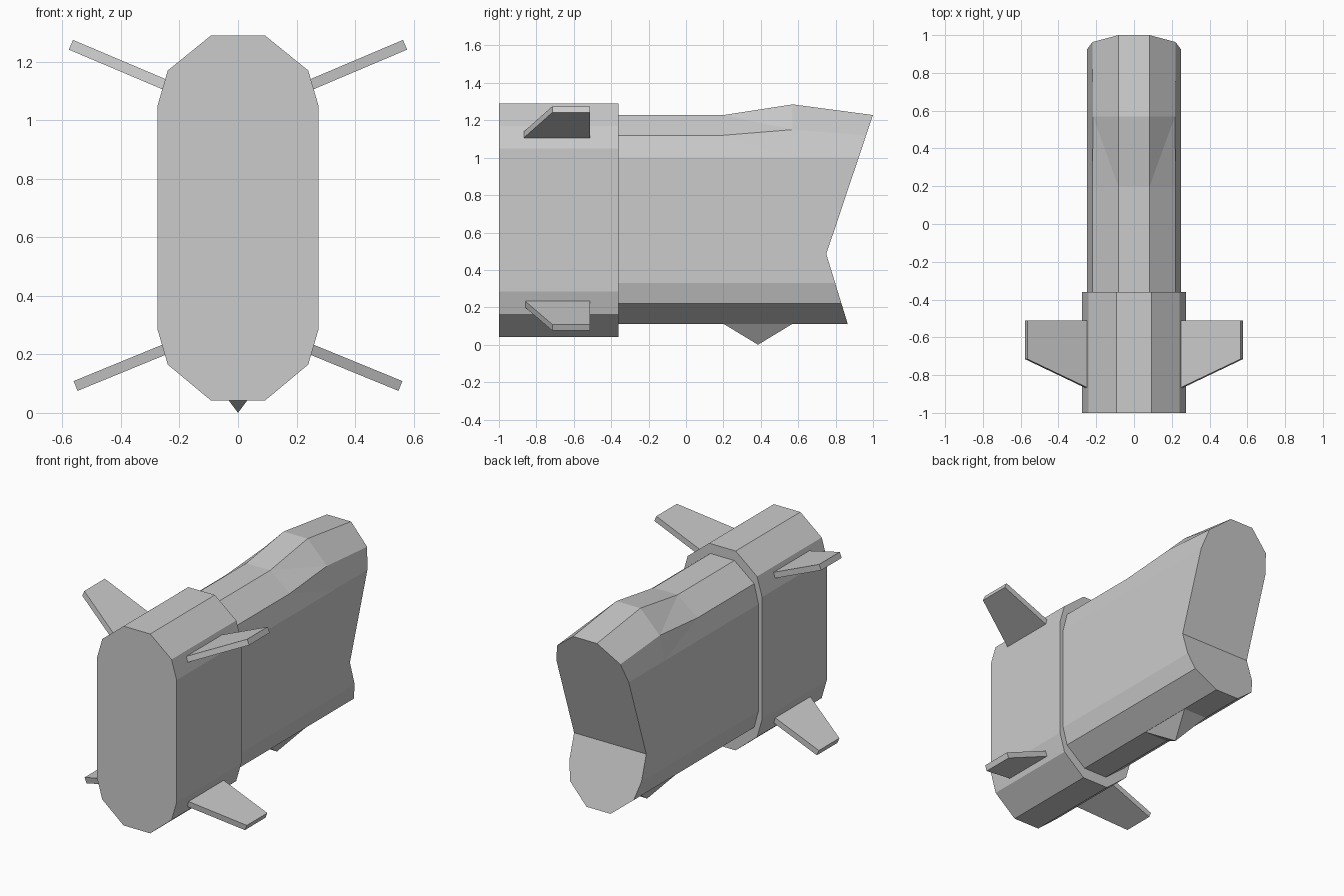
import bpy, bmesh
from mathutils import Vector

if "Cube" in bpy.data.objects:
    bpy.data.objects.remove(bpy.data.objects["Cube"])


def make_object(name, verts, faces):
    bm = bmesh.new()
    vs = [bm.verts.new(v) for v in verts]
    for f in faces:
        bm.faces.new([vs[i] for i in f])
    bmesh.ops.recalc_face_normals(bm, faces=bm.faces)
    mesh = bpy.data.meshes.new(name)
    bm.to_mesh(mesh)
    bm.free()
    obj = bpy.data.objects.new(name, mesh)
    bpy.context.collection.objects.link(obj)
    return obj


def ring(half):
    """Close a right-hand half profile (top to bottom) into a full loop."""
    return half + [(-x, z) for x, z in reversed(half)]


def side_faces(n, loops):
    return [(k * n + i, k * n + (i + 1) % n, (k + 1) * n + (i + 1) % n, (k + 1) * n + i)
            for k in range(loops - 1) for i in range(n)]


# Thick front collar
collar = ring([(.092, 1.29), (.24, 1.17), (.275, 1.05),
               (.275, .285), (.24, .165), (.092, .042)])
n = len(collar)
make_object("front_collar",
            [(x, y, z) for y in (-1, -.36) for x, z in collar],
            side_faces(n, 2) + [tuple(range(n)), tuple(range(n, 2 * n))])

# Long body with a raised hump and a notched rear end
half = [(.083, 1.228), (.22, 1.12), (.25, 1.0), (.25, .485),
        (.25, .33), (.22, .22), (.083, .11)]
hump = [(.083, 1.285), (.217, 1.15)] + half[2:]
plain, raised = ring(half), ring(hump)


def rear_y(z):
    return .75 + (z - .485) * .336 if z > .485 else .75 + (.485 - z) * .307


n = len(plain)
verts = [(x, y, z) for y, prof in ((-.37, plain), (.2, plain), (.57, raised))
         for x, z in prof]
verts += [(x, rear_y(z), z) for x, z in plain]
e = 3 * n
upper = [e + i for i in (0, 1, 2, 3, 10, 11, 12, 13)]
lower = [e + i for i in range(3, 11)]
faces = []
for f in side_faces(n, 4):
    # split the twisted shoulder panels beside the hump
    k, i = divmod(f[0], n)
    if k == 1 and i in (0, 1):
        faces += [(f[0], f[1], f[2]), (f[0], f[2], f[3])]
    elif k == 1 and i in (11, 12):
        faces += [(f[0], f[1], f[3]), (f[1], f[2], f[3])]
    else:
        faces.append(f)
make_object("body", verts, faces + [tuple(range(n)), upper, lower])

# Small pyramid spike under the body
make_object("belly_spike",
            [(-.083, .2, .112), (.083, .2, .112), (.083, .57, .112),
             (-.083, .57, .112), (0, .385, 0)],
            [(0, 1, 2, 3), (0, 1, 4), (1, 2, 4), (2, 3, 4), (3, 0, 4)])


# Four swept fins on the collar
def fin(name, root, tip, side):
    root, tip = Vector(root), Vector(tip)
    d = (tip - root).normalized()
    nrm = Vector((-d.y, d.x)) * .018
    root = root - d * .05
    lead = -.715 - .155 / .325 * (tip.x - root.x)
    outline = [(root, lead), (tip, -.715), (tip, -.512), (root, -.512)]
    pts = [(side * (p.x + s * nrm.x), y, p.y + s * nrm.y)
           for s in (1, -1) for p, y in outline]
    make_object(name, pts, side_faces(4, 2) + [(0, 1, 2, 3), (4, 5, 6, 7)])


for side, label in ((1, "right"), (-1, "left")):
    fin("upper_fin_" + label, (.25, 1.122), (.571, 1.258), side)
    fin("lower_fin_" + label, (.25, .217), (.555, .092), side)
